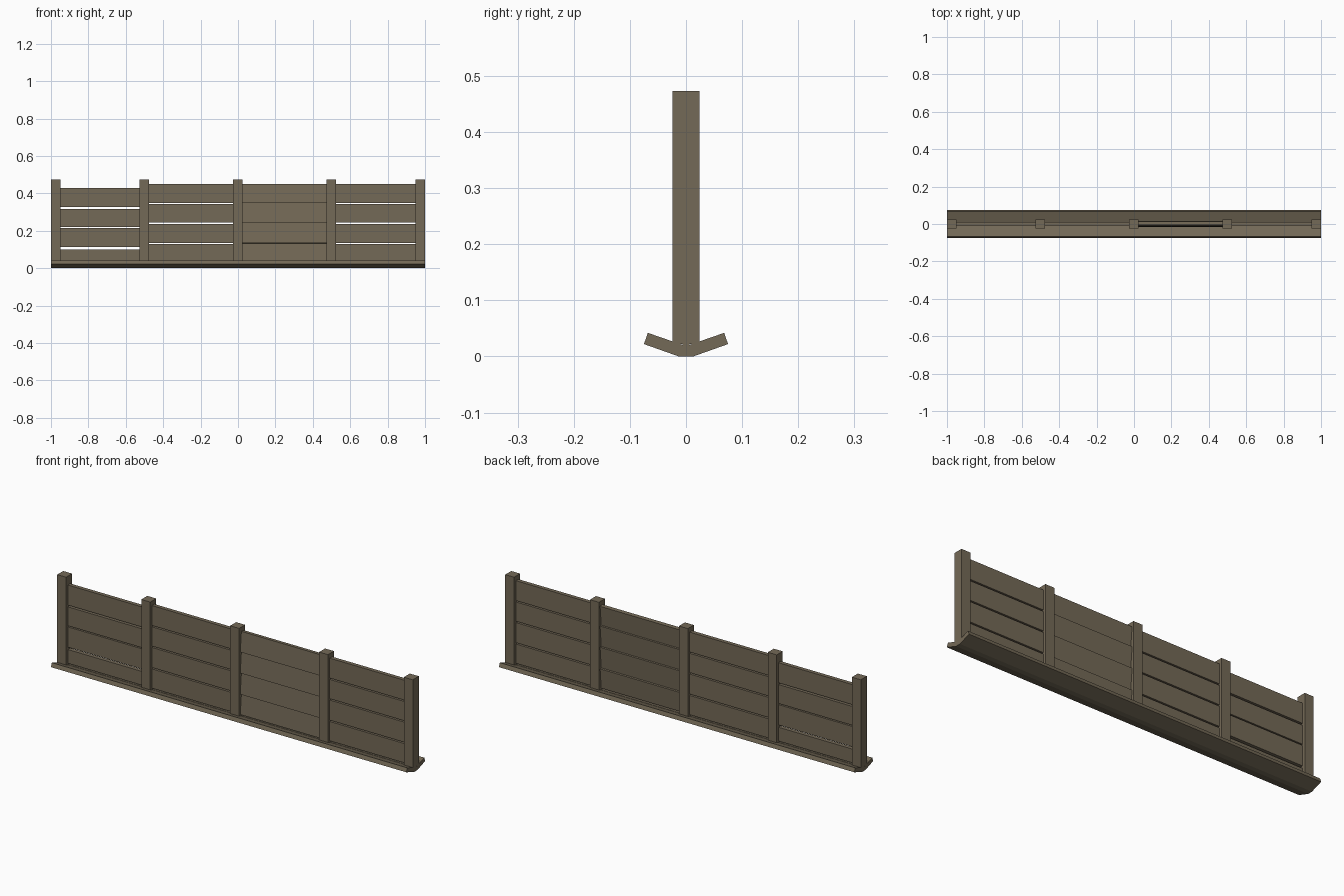
import bpy, math

if "Cube" in bpy.data.objects:
    bpy.data.objects.remove(bpy.data.objects["Cube"])

wood = bpy.data.materials.new("weathered_brown_wood")
wood.diffuse_color = (0.175, 0.143, 0.095, 1)
wood.use_nodes = True
wood.node_tree.nodes["Principled BSDF"].inputs["Base Color"].default_value = wood.diffuse_color


def add_mesh(name, verts, faces):
    me = bpy.data.meshes.new(name)
    me.from_pydata(verts, [], faces)
    me.materials.append(wood)
    ob = bpy.data.objects.new(name, me)
    bpy.context.collection.objects.link(ob)
    return ob


def extrude_x(name, profile, x0, x1):
    """Prism along x from a counter-clockwise (y, z) profile."""
    n = len(profile)
    verts = [(x, y, z) for x in (x0, x1) for y, z in profile]
    faces = [tuple(reversed(range(n))), tuple(range(n, 2 * n))]
    faces += [(i, (i + 1) % n, n + (i + 1) % n, n + i) for i in range(n)]
    return add_mesh(name, verts, faces)


def plank(name, x0, x1, z0, z1, thick=0.02, tilt=0.0):
    """Board across one bay, tilted about its own long axis."""
    cz, h, t = (z0 + z1) / 2, (z1 - z0) / 2, thick / 2
    c, s = math.cos(tilt), math.sin(tilt)
    corners = [(-t, -h), (t, -h), (t, h), (-t, h)]
    prof = [(y * c + z * s, cz - y * s + z * c) for y, z in corners]
    return extrude_x(name, prof, x0, x1)


# Posts
posts = [-0.975, -0.502, -0.002, 0.498, 0.975]
for i, x in enumerate(posts):
    extrude_x(f"post_{i + 1}",
              [(-0.024, 0.022), (0.024, 0.022), (0.024, 0.473), (-0.024, 0.473)],
              x - 0.025, x + 0.025)

# Horizontal boards: first bay hangs lower, third bay is lapped and tilted
level = [(0.03, 0.128), (0.135, 0.237), (0.244, 0.342), (0.349, 0.45)]
low = [(0.03, 0.100), (0.112, 0.215), (0.221, 0.317), (0.326, 0.428)]
lapped = [(0.03, 0.132), (0.133, 0.242), (0.241, 0.35), (0.348, 0.45)]
for b, (rows, tilt) in enumerate([(low, 0), (level, 0), (lapped, 5), (level, 0)]):
    for r, (z0, z1) in enumerate(rows):
        plank(f"bay_{b + 1}_board_{r + 1}", posts[b] + 0.02, posts[b + 1] - 0.02,
              z0, z1, tilt=math.radians(tilt))

# Sloping base boards on both sides
wing = [(0.013, 0.0), (0.075, 0.022), (0.068, 0.042), (0.006, 0.0205)]
extrude_x("base_board_back", wing, -1, 1)
extrude_x("base_board_front", [(-y, z) for y, z in reversed(wing)], -1, 1)

# Filler strip between the base boards
extrude_x("base_core", [(-0.013, 0), (0.013, 0), (0.006, 0.022), (-0.006, 0.022)], -1, 1)
